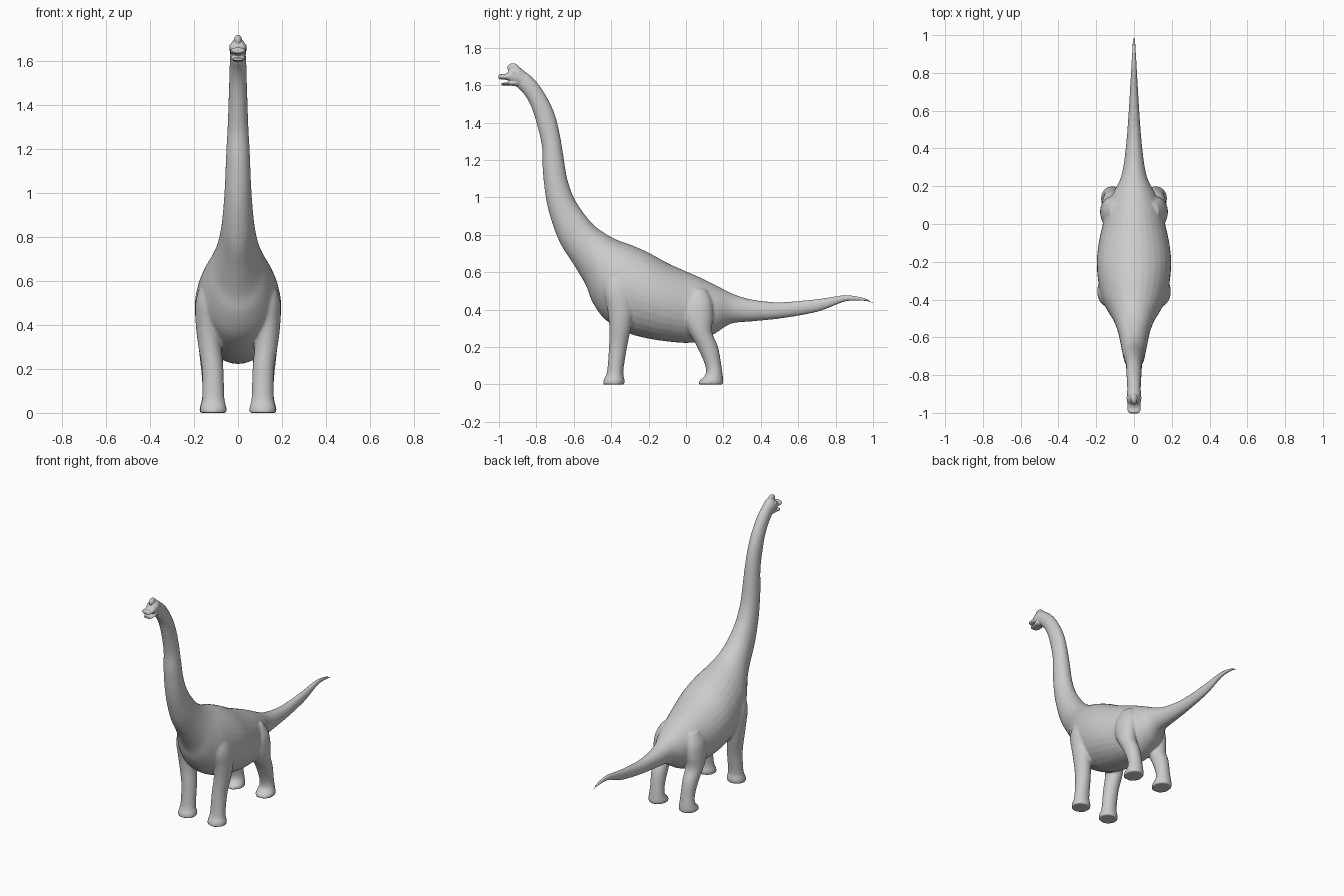
import bpy, bmesh
from mathutils import Matrix

SEG = 32


def spline(p0, p1, p2, p3, t):
    return 0.5 * (2 * p1 + (p2 - p0) * t + (2 * p0 - 5 * p1 + 4 * p2 - p3) * t * t
                  + (3 * p1 - p0 - 3 * p2 + p3) * t ** 3)


def loft(bm, rows, side=1, steps=4):
    """Skin elliptical rings. Row: edge A (y, z), edge B (y, z), centre x, half width."""
    import math
    fine = []
    for i in range(len(rows) - 1):
        q = [rows[max(0, min(len(rows) - 1, i + k))] for k in (-1, 0, 1, 2)]
        for s in range(steps):
            fine.append([spline(*c, s / steps) for c in zip(*q)])
    fine.append(rows[-1])
    rings = []
    for ay, az, by, bz, cx, w in fine:
        ring = []
        for k in range(SEG):
            a = 2 * math.pi * k / SEG
            c, s = math.cos(a), math.sin(a)
            ring.append(bm.verts.new((side * (cx + w * c),
                                      (ay + by) / 2 + s * (ay - by) / 2,
                                      (az + bz) / 2 + s * (az - bz) / 2)))
        rings.append(ring)
    faces = [bm.faces.new(rings[0]), bm.faces.new(rings[-1][::-1])]
    for r0, r1 in zip(rings, rings[1:]):
        for k in range(SEG):
            n = (k + 1) % SEG
            faces.append(bm.faces.new((r0[k], r1[k], r1[n], r0[n])))
    bmesh.ops.recalc_face_normals(bm, faces=faces)


def ball(bm, centre, size):
    m = Matrix.Translation(centre) @ Matrix.Diagonal((*size, 1))
    bmesh.ops.create_uvsphere(bm, u_segments=20, v_segments=12, radius=1, matrix=m)


def finish(bm, name, voxel, smooth):
    """Fuse the overlapping parts into one soft skin."""
    me = bpy.data.meshes.new(name)
    bm.to_mesh(me)
    bm.free()
    ob = bpy.data.objects.new(name, me)
    bpy.context.collection.objects.link(ob)
    r = ob.modifiers.new("fuse", 'REMESH')
    r.mode = 'VOXEL'
    r.voxel_size = voxel
    r.use_smooth_shade = True
    s = ob.modifiers.new("soften", 'SMOOTH')
    s.factor = 0.5
    s.iterations = smooth
    return ob


# tail, torso and neck: top edge, bottom edge, half width
trunk = [
    (1.004, .439, 1.004, .431, .005), (.95, .465, .95, .445, .009),
    (.85, .478, .85, .442, .014), (.7, .457, .7, .387, .022),
    (.5, .44, .5, .352, .035), (.35, .455, .35, .337, .05),
    (.25, .485, .24, .325, .07), (.17, .525, .16, .275, .11),
    (.08, .57, .08, .232, .145), (0, .605, 0, .222, .165),
    (-.1, .65, -.1, .23, .187), (-.2, .705, -.2, .245, .197),
    (-.29, .745, -.31, .275, .19), (-.36, .77, -.43, .345, .17),
    (-.42, .80, -.5, .44, .138), (-.49, .85, -.535, .53, .107),
    (-.55, .92, -.6, .64, .084), (-.60, 1.0, -.68, .77, .07),
    (-.635, 1.1, -.74, .95, .06), (-.655, 1.22, -.765, 1.13, .054),
    (-.675, 1.34, -.77, 1.27, .047), (-.70, 1.44, -.80, 1.4, .043),
    (-.74, 1.53, -.83, 1.49, .040), (-.80, 1.62, -.865, 1.55, .038),
    (-.86, 1.675, -.905, 1.59, .035)]

# legs from sole to shoulder or hip: front edge, back edge, centre x, half width
front_leg = [
    (-.445, 0, -.33, 0, .112, .06), (-.44, .025, -.328, .025, .112, .06),
    (-.422, .07, -.335, .07, .112, .05), (-.412, .2, -.315, .2, .115, .049),
    (-.41, .3, -.295, .3, .128, .052), (-.42, .4, -.28, .4, .137, .055),
    (-.44, .5, -.28, .5, .135, .058), (-.43, .58, -.31, .58, .12, .05),
    (-.39, .64, -.34, .64, .1, .03)]
hind_leg = [
    (.065, 0, .198, 0, .115, .06), (.072, .02, .2, .02, .115, .06),
    (.105, .055, .195, .06, .115, .05), (.10, .11, .188, .11, .115, .046),
    (.06, .2, .172, .2, .118, .05), (.015, .28, .14, .28, .122, .055),
    (-.02, .36, .145, .36, .122, .057), (-.02, .44, .14, .44, .112, .055),
    (.02, .51, .11, .51, .09, .04)]

bm = bmesh.new()
loft(bm, [(*r[:4], 0, r[4]) for r in trunk])
for side in (1, -1):
    loft(bm, front_leg, side)
    loft(bm, hind_leg, side)
finish(bm, "body", 0.0065, 10)

# skull with upper jaw, then the lower jaw of the open mouth
skull = [
    (-.84, 1.655, -.88, 1.575, .033), (-.87, 1.68, -.9, 1.592, .036),
    (-.9, 1.70, -.915, 1.6, .038), (-.935, 1.69, -.935, 1.61, .037),
    (-.955, 1.668, -.95, 1.625, .034), (-.975, 1.658, -.975, 1.631, .036),
    (-.995, 1.66, -.995, 1.632, .03), (-1.002, 1.653, -1.002, 1.637, .02)]
lower_jaw = [
    (-.9, 1.64, -.9, 1.592, .03), (-.94, 1.622, -.94, 1.599, .034),
    (-.97, 1.614, -.97, 1.599, .032), (-.986, 1.613, -.986, 1.600, .022)]

bm = bmesh.new()
for part in (skull, lower_jaw):
    loft(bm, [(*r[:4], 0, r[4]) for r in part])
# crest and eyes
ball(bm, (0, -.925, 1.693), (.018, .031, .025))
for side in (1, -1):
    ball(bm, (side * .034, -.922, 1.667), (.006, .008, .008))
finish(bm, "head", 0.003, 3)
